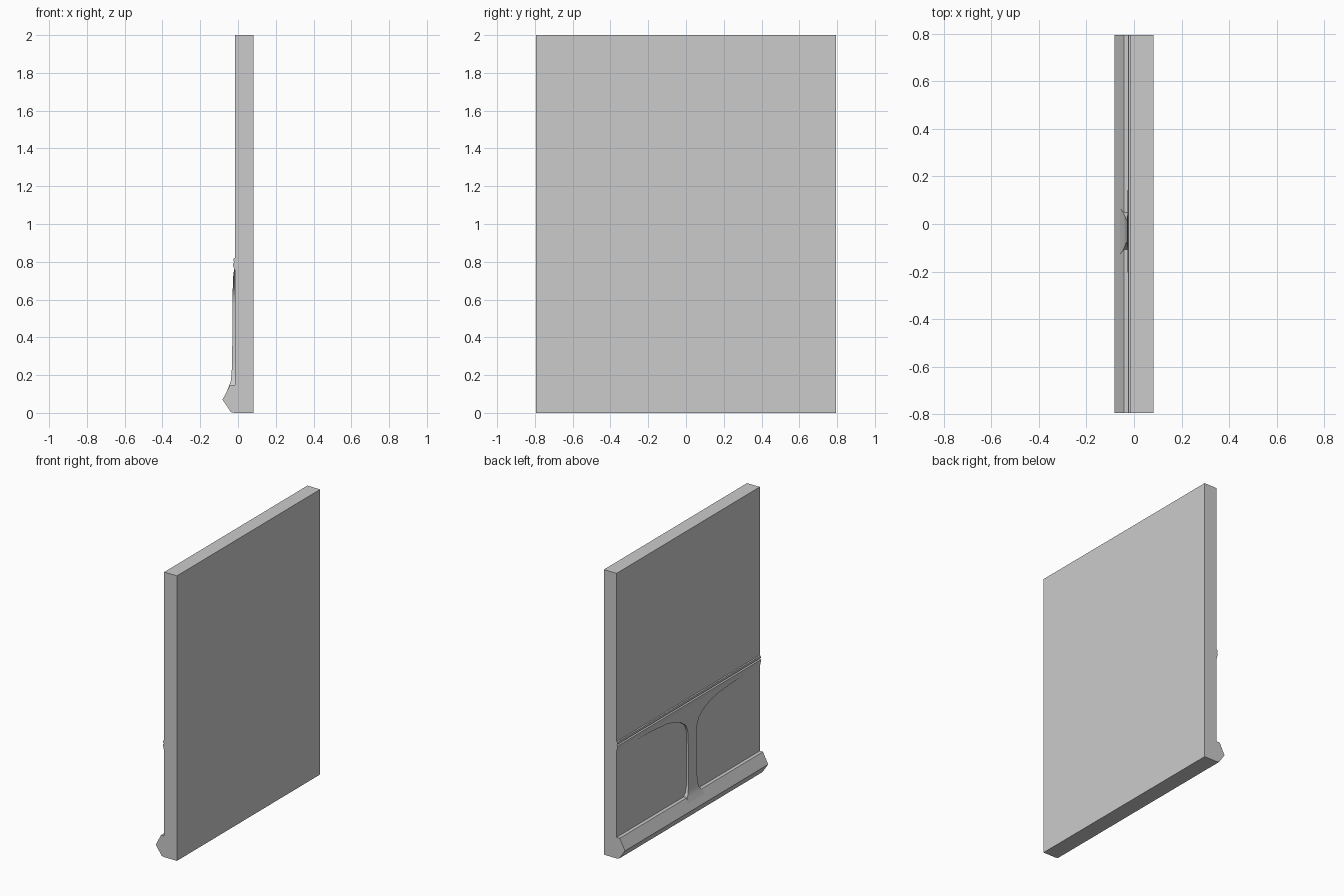
import bpy, bmesh

cube = bpy.data.objects.get("Cube")
if cube:
    bpy.data.objects.remove(cube, do_unlink=True)

HALF = 0.794      # half length of the wall
FACE = -0.017     # decorated face of the wall
PIER = -0.03      # centre line of the pier

grey = bpy.data.materials.new("plain grey")
grey.use_nodes = True
colour = (0.6, 0.6, 0.6, 1)
grey.diffuse_color = colour
grey.node_tree.nodes["Principled BSDF"].inputs["Base Color"].default_value = colour


def loft(name, rings, angle=None):
    """Join equal rings of points into a closed solid."""
    bm = bmesh.new()
    loops = [[bm.verts.new(p) for p in ring] for ring in rings]
    for a, b in zip(loops, loops[1:]):
        for i in range(len(a)):
            j = (i + 1) % len(a)
            bm.faces.new((a[i], a[j], b[j], b[i]))
    bm.faces.new(loops[0])
    bm.faces.new(loops[-1])
    bmesh.ops.recalc_face_normals(bm, faces=bm.faces)
    mesh = bpy.data.meshes.new(name)
    bm.to_mesh(mesh)
    bm.free()
    mesh.materials.append(grey)
    obj = bpy.data.objects.new(name, mesh)
    bpy.context.collection.objects.link(obj)
    if angle:
        bpy.ops.object.select_all(action='DESELECT')
        obj.select_set(True)
        bpy.context.view_layer.objects.active = obj
        bpy.ops.object.shade_smooth_by_angle(angle=angle)
    return obj


def moulding(name, profile):
    """Run an x-z profile along the whole wall."""
    return loft(name, [[(x, y, z) for x, z in profile] for y in (-HALF, HALF)])


# Plain wall slab
moulding("wall_slab", [(FACE, 0), (0.082, 0), (0.082, 2), (FACE, 2)])

# Pointed skirting along the foot
moulding("skirting", [(FACE, 0), (-0.037, 0.004), (-0.082, 0.07),
                      (-0.042, 0.148), (FACE, 0.148)])

# Double bead rail above the arches
moulding("bead_rail", [(FACE, 0.82), (-0.024, 0.817), (-0.025, 0.803),
                       (-0.019, 0.798), (-0.026, 0.79), (-0.026, 0.777),
                       (-0.021, 0.766), (FACE, 0.766)])

# Pier that flares into the two arches: height, half width, front depth
levels = [(0.11, 0.1, -0.061), (0.148, 0.078, -0.045), (0.17, 0.062, -0.038),
          (0.21, 0.051, -0.034), (0.27, 0.047, -0.031), (0.57, 0.047, -0.029),
          (0.61, 0.054, -0.029), (0.65, 0.073, -0.028), (0.69, 0.127, -0.027),
          (0.715, 0.19, -0.026), (0.735, 0.28, -0.024), (0.748, 0.46, -0.022),
          (0.756, 0.83, -0.021), (0.77, 0.83, -0.02)]


def pier_ring(z, half, front):
    low, high = max(PIER - half, -HALF), min(PIER + half, HALF)
    return [(FACE, low, z), (front, low, z), (front, high, z), (FACE, high, z)]


loft("pier_and_arches", [pier_ring(*level) for level in levels], 0.6)
